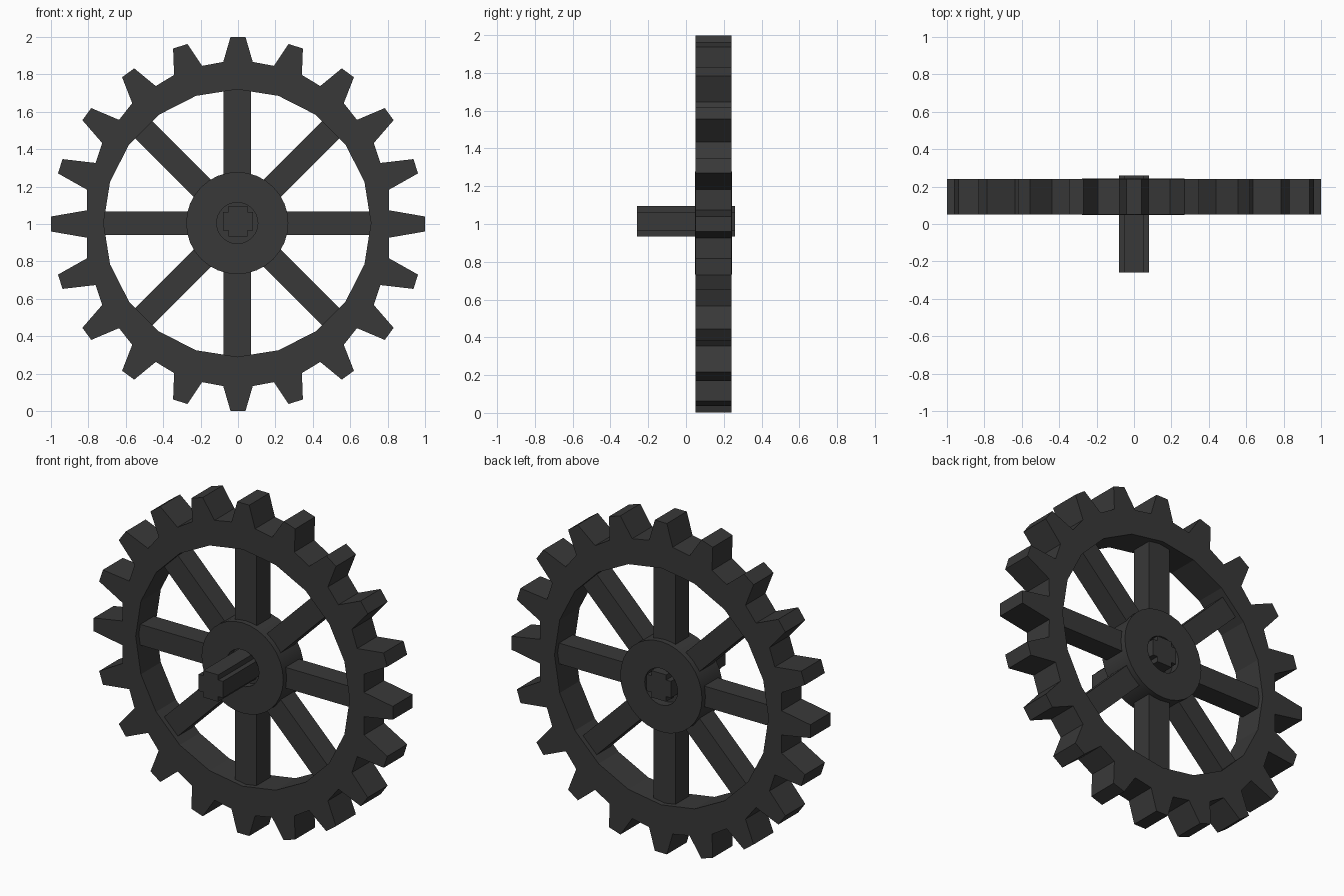
import bpy, bmesh, math
from mathutils import Matrix, Vector

if "Cube" in bpy.data.objects:
    bpy.data.objects.remove(bpy.data.objects["Cube"])

mat = bpy.data.materials.new("dark_grey")
mat.diffuse_color = (0.040, 0.040, 0.040, 1)
mat.use_nodes = True
mat.node_tree.nodes["Principled BSDF"].inputs["Base Color"].default_value = mat.diffuse_color
CX, CZ = -0.004, 1.005
Y0, Y1 = 0.05, 0.24


def finish(name, bm):
    bmesh.ops.recalc_face_normals(bm, faces=bm.faces[:])
    me = bpy.data.meshes.new(name)
    bm.to_mesh(me)
    bm.free()
    me.materials.append(mat)
    ob = bpy.data.objects.new(name, me)
    bpy.context.collection.objects.link(ob)
    return ob


def extrude_faces(bm, y0, y1):
    # thicken flat faces drawn at y0 into a solid reaching y1
    geo = bmesh.ops.extrude_face_region(bm, geom=bm.faces[:], use_keep_orig=True)
    vs = [g for g in geo["geom"] if isinstance(g, bmesh.types.BMVert)]
    bmesh.ops.translate(bm, verts=vs, vec=(0, y1 - y0, 0))


def polar(r, deg, cx, cz, y):
    a = math.radians(deg)
    return Vector((cx + r * math.sin(a), y, cz + r * math.cos(a)))


def prism(name, pts, y0, y1):
    bm = bmesh.new()
    bm.faces.new([bm.verts.new((x, y0, z)) for x, z in pts])
    extrude_faces(bm, y0, y1)
    return finish(name, bm)


# toothed rim: 20 teeth outside, 20-sided opening inside
N = 20
bm = bmesh.new()
sectors = []
for k in range(N):
    a = k * 360 / N
    root = lambda d: 0.81 + 0.06 * abs(math.cos(math.radians(d)))
    inner = bm.verts.new(polar(0.715, a, CX, CZ, Y0))
    outer = [bm.verts.new(polar(r, a + d, 0, 1, Y0)) for r, d in
             ((root(a), -5.2), (1.0, -2.3), (1.0, 2.3), (root(a), 5.2))]
    sectors.append((inner, outer))
for k in range(N):
    i, o = sectors[k]
    i2, o2 = sectors[(k + 1) % N]
    bm.faces.new([i, o[0], o[3]])
    bm.faces.new(o)
    bm.faces.new([i, o[3], o2[0], i2])
extrude_faces(bm, Y0, Y1)
finish("toothed_rim", bm)

# eight spokes
for k in range(8):
    w = (0.145, 0.13, 0.125, 0.13)[k % 4]
    bm = bmesh.new()
    bmesh.ops.create_cube(bm, size=1)
    bmesh.ops.scale(bm, vec=(w, 0.13, 0.53), verts=bm.verts[:])
    bmesh.ops.translate(bm, vec=(0, 0, 0.465), verts=bm.verts[:])
    m = Matrix.Translation((CX, 0.145, CZ)) @ Matrix.Rotation(k * math.pi / 4, 4, 'Y')
    bmesh.ops.transform(bm, matrix=m, verts=bm.verts[:])
    finish("spoke_%d" % (k + 1), bm)

# hub ring with a round bore
S = 32
bm = bmesh.new()
rings = [[bm.verts.new(polar(r, j * 360 / S, CX, CZ, 0.048)) for j in range(S)]
         for r in (0.11, 0.273)]
for j in range(S):
    n = (j + 1) % S
    bm.faces.new([rings[0][j], rings[1][j], rings[1][n], rings[0][n]])
extrude_faces(bm, 0.048, 0.243)
hub = finish("hub", bm)

# web closing the bore
web = prism("bore_web", [(p.x, p.z) for p in
            (polar(0.115, j * 360 / S, CX, CZ, 0) for j in range(S))], 0.10, 0.19)

# cross-shaped axle
h, a = 0.081, 0.05
cross = [(a, h), (a, a), (h, a), (h, -a), (a, -a), (a, -h),
         (-a, -h), (-a, -a), (-h, -a), (-h, a), (-a, a), (-a, h)]
prism("cross_axle", [(x, z + 1.014) for x, z in cross], -0.26, 0.26)

for ob in (hub, web):
    bpy.context.view_layer.objects.active = ob
    for o in bpy.context.selected_objects:
        o.select_set(False)
    ob.select_set(True)
    bpy.ops.object.shade_smooth_by_angle(angle=math.radians(30))
